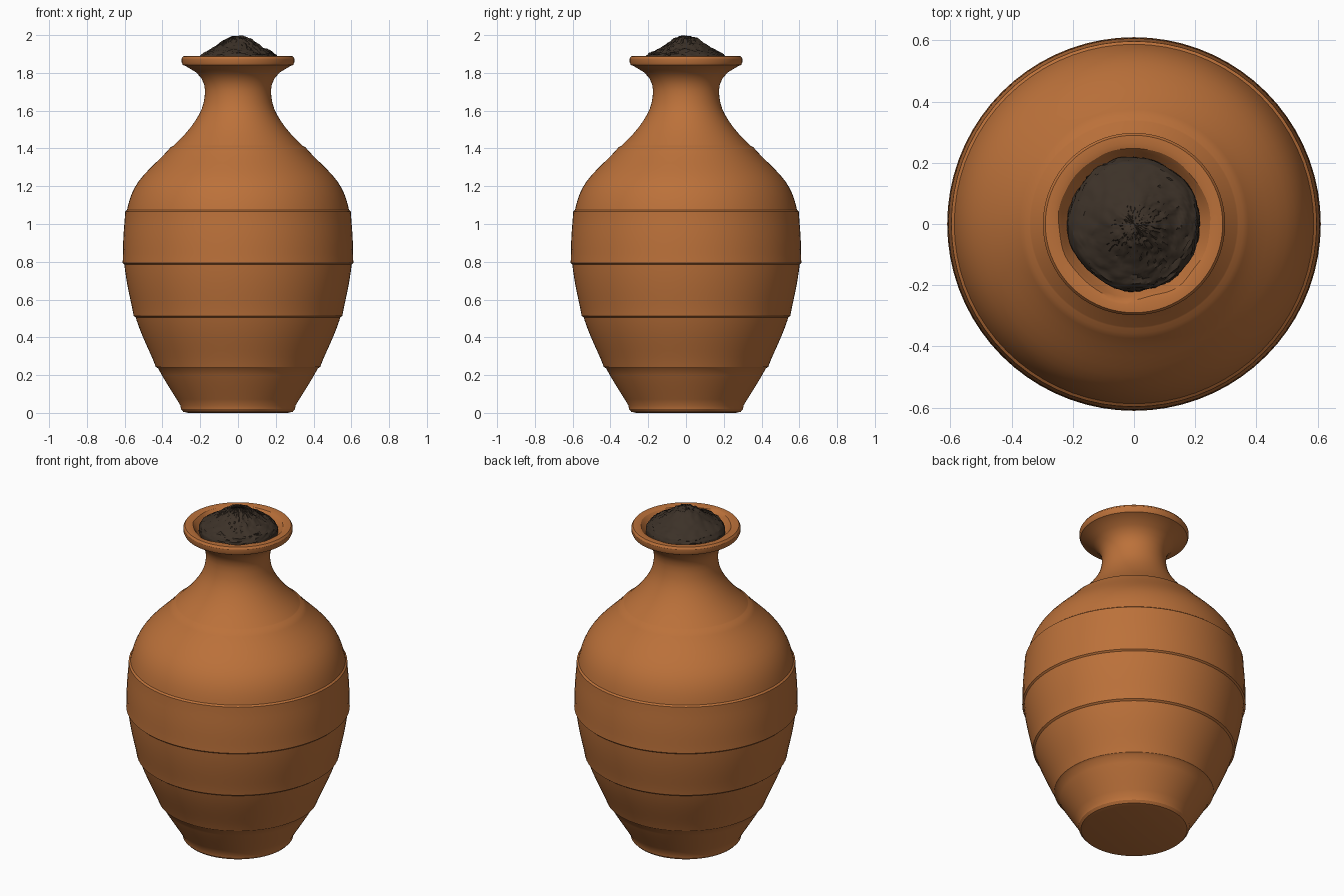
import bpy, bmesh, math, random
from mathutils import Vector, noise

random.seed(4)
if "Cube" in bpy.data.objects:
    bpy.data.objects.remove(bpy.data.objects["Cube"])


def material(name, colour, roughness=0.9):
    mat = bpy.data.materials.new(name)
    mat.use_nodes = True
    mat.diffuse_color = colour
    bsdf = mat.node_tree.nodes["Principled BSDF"]
    bsdf.inputs["Base Color"].default_value = colour
    bsdf.inputs["Roughness"].default_value = roughness
    return mat


def lathe(name, profile, segments, mat, angle, shift=None):
    """Spin (radius, height) pairs about z; zero radius makes a pole."""
    bm = bmesh.new()
    rings = []
    for r, z in profile:
        count = segments if r > 0 else 1
        ring = []
        for i in range(count):
            a = math.tau * i / segments
            p = Vector((r * math.cos(a), r * math.sin(a), z))
            ring.append(bm.verts.new(shift(p) if shift else p))
        rings.append(ring)
    for low, high in zip(rings, rings[1:]):
        for i in range(segments):
            j = (i + 1) % segments
            quad = [low[i % len(low)], low[j % len(low)],
                    high[j % len(high)], high[i % len(high)]]
            bm.faces.new(list(dict.fromkeys(quad)))
    bmesh.ops.recalc_face_normals(bm, faces=bm.faces)
    mesh = bpy.data.meshes.new(name)
    bm.to_mesh(mesh)
    bm.free()
    mesh.materials.append(mat)
    obj = bpy.data.objects.new(name, mesh)
    bpy.context.collection.objects.link(obj)
    bpy.ops.object.select_all(action="DESELECT")
    obj.select_set(True)
    bpy.context.view_layer.objects.active = obj
    bpy.ops.object.shade_smooth_by_angle(angle=math.radians(angle))
    return obj


def curve_radius(points, z):
    """Smooth radius at a height, from sparse (radius, height) points."""
    def slope(i):
        a, b = points[max(i - 1, 0)], points[min(i + 1, len(points) - 1)]
        return (b[0] - a[0]) / (b[1] - a[1])
    k = max(i for i in range(len(points) - 1) if i == 0 or points[i][1] <= z)
    (r0, z0), (r1, z1) = points[k], points[k + 1]
    h = z1 - z0
    t = (z - z0) / h
    return (r0 * (1 + 2 * t) * (1 - t) ** 2 + slope(k) * h * t * (1 - t) ** 2
            + r1 * t * t * (3 - 2 * t) + slope(k + 1) * h * t * t * (t - 1))


clay = material("terracotta", (0.50, 0.165, 0.042, 1))
earth = material("dark soil", (0.045, 0.031, 0.021, 1))

# Vase wall with shallow stepped bands thrown into the clay
wall = [(.305, .04), (.425, .24), (.54, .5), (.603, .8), (.592, 1.05), (.53, 1.22),
        (.355, 1.4), (.26, 1.5), (.196, 1.6), (.175, 1.69), (.183, 1.75), (.218, 1.8), (.275, 1.835)]
steps = [.24, .51, .79, 1.07, 1.41]
heights = [wall[0][1] + i * (wall[-1][1] - wall[0][1]) / 56 for i in range(57)]
heights = [z for z in heights if all(abs(z - s) > .008 for s in steps)]
heights += [s + d for s in steps for d in (-.004, .004)]


def band_offset(z):
    total = 0
    for s in steps:
        d = (z - s) if s < .9 else (s - z)
        if d > 0:
            total += .009 * math.exp(-d / .05)
    return total


body = [(curve_radius(wall, z) + band_offset(z), z) for z in sorted(heights)]
foot = [(0, 0), (.265, 0), (.29, .006), (.302, .02)]
lip = [(.292, 1.842), (.298, 1.855), (.298, 1.876), (.29, 1.888), (.265, 1.889),
       (.248, 1.884), (.235, 1.868), (.215, 1.835), (.16, 1.77), (.145, 1.68), (0, 1.66)]


# Hand-made waviness on the inside edge of the mouth
def uneven(p):
    r = math.hypot(p.x, p.y)
    if p.z > 1.83 and .2 < r < .255:
        s = 1 + .045 * noise.noise(Vector((p.x, p.y, 0)) * 9)
        return Vector((p.x * s, p.y * s, p.z))
    return p


lathe("vase", foot + body + lip, 72, clay, 30, uneven)

# Heaped soil in the mouth, with a crumbly surface
mound = [(.19, 1.8), (.214, 1.845), (.213, 1.872), (.2, 1.894), (.175, 1.909),
         (.14, 1.928), (.1, 1.955), (.065, 1.98), (.03, 1.992), (0, 1.995)]
fine = []
for a, b in zip(mound, mound[1:]):
    fine += [(a[0] + (b[0] - a[0]) * t / 4, a[1] + (b[1] - a[1]) * t / 4) for t in range(4)]
fine.append(mound[-1])


def crumble(p):
    s = 1 + .05 * noise.noise(p * 8)
    grit = random.uniform(-1, 1) * .0035
    return Vector((p.x * s + grit, p.y * s - grit,
                   min(p.z + grit + .005 * noise.noise(p * 30), 2)))


lathe("soil_heap", fine, 80, earth, 40, crumble)
